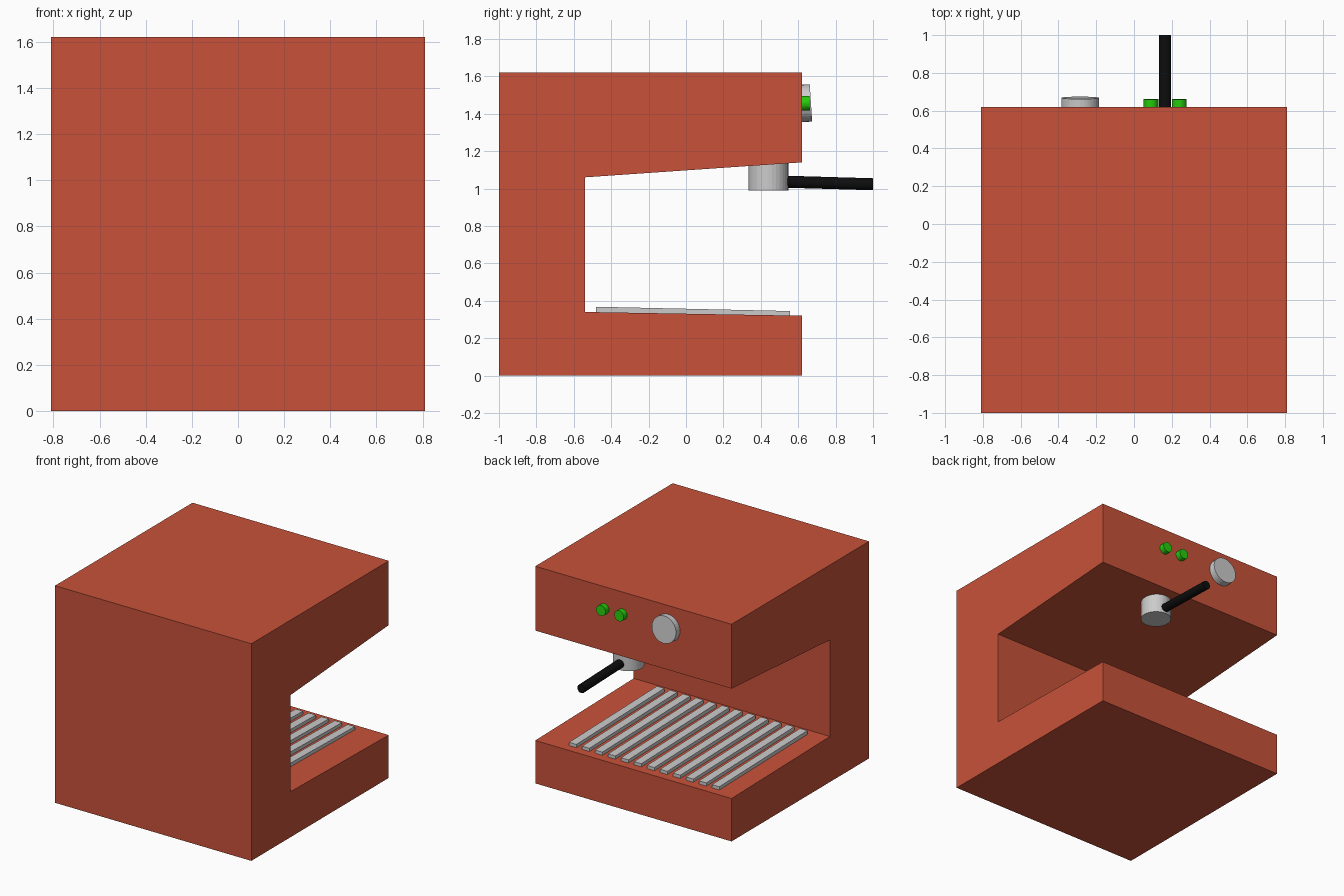
import bpy, bmesh, math
from mathutils import Vector

if "Cube" in bpy.data.objects:
    bpy.data.objects.remove(bpy.data.objects["Cube"])


def material(name, rgb):
    m = bpy.data.materials.new(name)
    m.diffuse_color = (*rgb, 1)
    m.use_nodes = True
    m.node_tree.nodes["Principled BSDF"].inputs["Base Color"].default_value = m.diffuse_color
    return m


RED = material("red_enamel", (0.58, 0.085, 0.042))
GREEN = material("green_light", (0.02, 0.6, 0.004))
BLACK = material("black_plastic", (0.004, 0.004, 0.004))


def extrude_profile(name, points, x0, x1, mat=None):
    """Extrude a closed (y, z) profile from x0 to x1."""
    bm = bmesh.new()
    face = bm.faces.new([bm.verts.new((x0, y, z)) for y, z in points])
    ext = bmesh.ops.extrude_face_region(bm, geom=[face])
    verts = [g for g in ext["geom"] if isinstance(g, bmesh.types.BMVert)]
    bmesh.ops.translate(bm, verts=verts, vec=(x1 - x0, 0, 0))
    bmesh.ops.recalc_face_normals(bm, faces=bm.faces)
    mesh = bpy.data.meshes.new(name)
    bm.to_mesh(mesh)
    bm.free()
    obj = bpy.data.objects.new(name, mesh)
    bpy.context.collection.objects.link(obj)
    if mat:
        mesh.materials.append(mat)
    return obj


def rod(name, start, end, radius, mat=None, sides=32):
    """Cylinder running between two points."""
    a, b = Vector(start), Vector(end)
    bpy.ops.mesh.primitive_cylinder_add(
        vertices=sides, radius=radius, depth=(b - a).length, location=(a + b) / 2,
        rotation=(b - a).to_track_quat("Z", "Y").to_euler())
    obj = bpy.context.object
    obj.name = name
    if mat:
        obj.data.materials.append(mat)
    return obj


# C-shaped housing
extrude_profile("housing", [(-1, 0), (0.62, 0), (0.62, 0.32), (-0.54, 0.34),
                            (-0.54, 1.06), (0.62, 1.14), (0.62, 1.62), (-1, 1.62)],
                -0.81, 0.81, RED)

# Drip tray slats, following the slope of the base
SLATS, FIRST, LAST, WIDTH = 12, 0.545, -0.635, 0.06
for i in range(SLATS):
    x = FIRST + (LAST - FIRST) * i / (SLATS - 1)
    extrude_profile(f"tray_slat_{i + 1}", [(-0.48, 0.335), (0.557, 0.317),
                                           (0.557, 0.345), (-0.48, 0.368)],
                    x - WIDTH / 2, x + WIDTH / 2)

# Brewing head and its handle
rod("brew_head", (0.165, 0.44, 0.99), (0.165, 0.44, 1.15), 0.107)
rod("brew_handle", (0.165, 0.52, 1.037), (0.165, 1.0, 1.023), 0.032, BLACK)

# Control knob and two lights on the upper panel
rod("control_knob", (-0.285, 0.59, 1.453), (-0.285, 0.668, 1.458), 0.1)
for i, x in enumerate((0.09, 0.24)):
    rod(f"indicator_light_{i + 1}", (x, 0.59, 1.455), (x, 0.661, 1.457), 0.039, GREEN)
